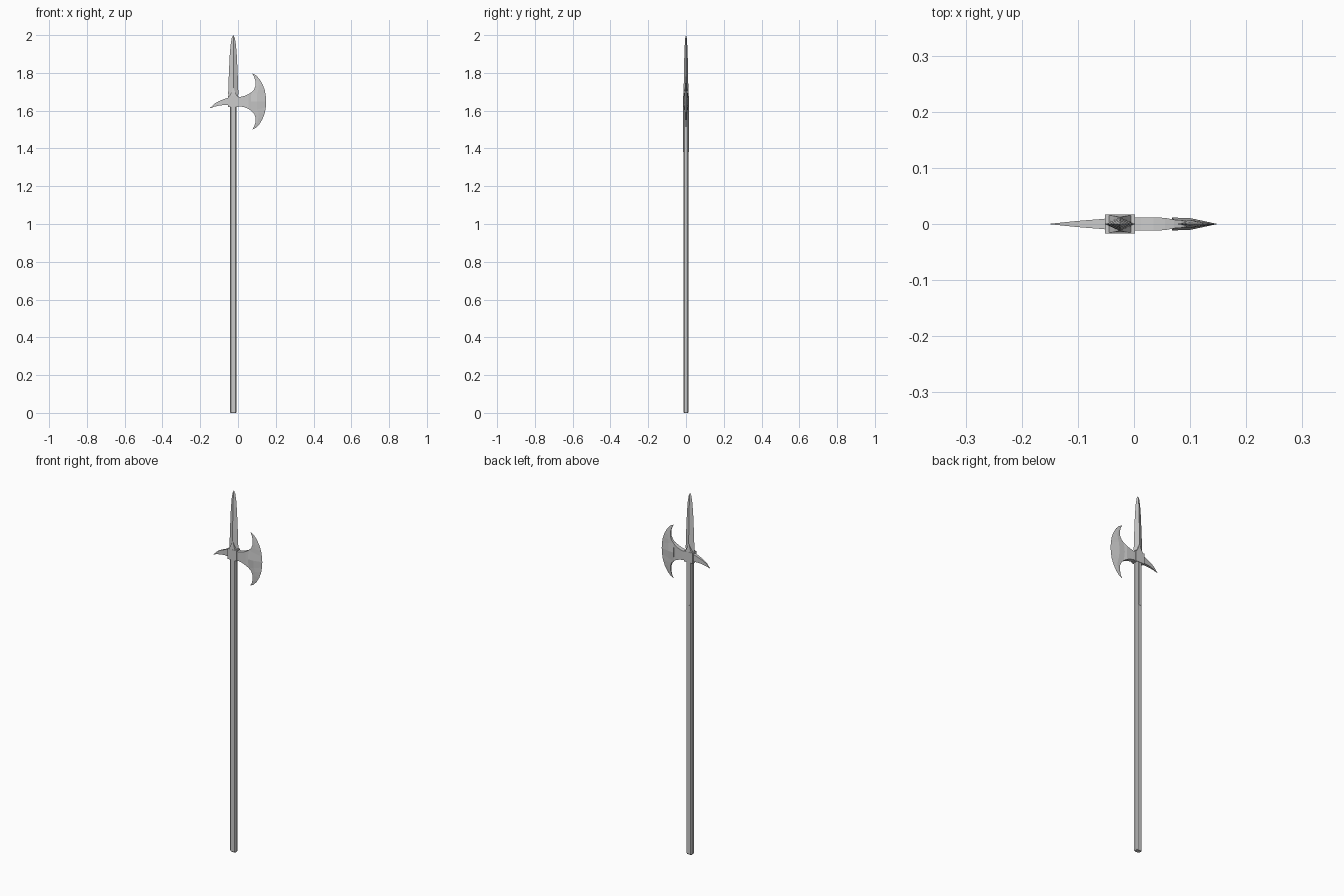
import bpy, bmesh

if "Cube" in bpy.data.objects:
    bpy.data.objects.remove(bpy.data.objects["Cube"])

CX = -0.025   # shaft axis
CZ = 1.648    # head centre height


def loft(name, rings):
    """Skin a list of equal-length closed rings and cap the ends."""
    bm = bmesh.new()
    vs = [[bm.verts.new(p) for p in r] for r in rings]
    n = len(rings[0])
    for a, b in zip(vs, vs[1:]):
        for i in range(n):
            j = (i + 1) % n
            bm.faces.new((a[i], a[j], b[j], b[i]))
    bm.faces.new(vs[0])
    bm.faces.new(vs[-1])
    bmesh.ops.remove_doubles(bm, verts=bm.verts, dist=0.00002)
    bmesh.ops.recalc_face_normals(bm, faces=bm.faces)
    me = bpy.data.meshes.new(name)
    bm.to_mesh(me)
    bm.free()
    ob = bpy.data.objects.new(name, me)
    bpy.context.collection.objects.link(ob)
    return ob


def octagon(hx, hy, c, z):
    pts = [(hx, hy - c), (hx - c, hy), (c - hx, hy), (-hx, hy - c),
           (-hx, c - hy), (c - hx, -hy), (hx - c, -hy), (hx, c - hy)]
    return [(CX + x, y, z) for x, y in pts]


def slab(x, top, bottom, t):
    return [(x, -t, bottom), (x, t, bottom), (x, t, top), (x, -t, top)]


def diamond(hx, hy, z):
    return [(CX + hx, 0, z), (CX, hy, z), (CX - hx, 0, z), (CX, -hy, z)]


# Chamfered wooden shaft
loft("shaft", [octagon(.015, .011, .005, 0), octagon(.018, .0135, .006, .006),
               octagon(.018, .0135, .006, 1.66)])

# Socket block around the shaft
loft("socket", [slab(CX - .027, 1.678, 1.62, .0165), slab(CX + .027, 1.678, 1.62, .0165)])

# Long spear point with a central ridge
loft("spear_point", [diamond(*s) for s in (
    (.024, .013, 1.67), (.027, .0125, 1.69), (.024, .0115, 1.78), (.019, .009, 1.89),
    (.014, .0065, 1.95), (.008, .004, 1.985), (.00001, .00001, 2.0))])

# Pointed collar at the base of the spear, and side straps down the shaft
loft("spear_collar", [
    [(CX + sx * w, sy * t, z) for sx, sy in ((1, -1), (1, 1), (-1, 1), (-1, -1))]
    for w, t, z in ((.021, .0155, 1.675), (.011, .0145, 1.695), (.001, .012, 1.722))])
for side, label in ((-1, "front"), (1, "back")):
    loft(label + "_strap", [
        [(CX + sx * w, side * y, z) for sx, y in ((1, .012), (-1, .012), (-1, .0148), (1, .0148))]
        for w, z in ((.003, 1.38), (.007, 1.388), (.007, 1.63))])

# Flaring neck that carries the axe blade
loft("blade_neck", [slab(x, CZ + h, CZ - h, t) for x, h, t in (
    (-.01, .025, .012), (.012, .025, .012), (.035, .030, .0115),
    (.055, .039, .011), (.072, .050, .0075))])

# Crescent axe blade: height offset of inner edge, inner x, outer offset, outer x
half = [(.149, .075, .149, .0751), (.132, .085, .139, .095), (.110, .092, .119, .114),
        (.085, .093, .090, .131), (.064, .085, .060, .142), (.050, .071, .030, .147)]
stations = half + [(0, .068, 0, .149)] + [(-a, b, -c, d) for a, b, c, d in half[::-1]]
rings = []
for zi, xi, zo, xo in stations:
    t = .0115 * (1 - abs(zi) / .1495)
    xm, zm = xi + (xo - xi) * .4, zi + (zo - zi) * .4
    rings.append([(xi, -t, CZ + zi), (xm, -t * .9, CZ + zm), (xo, 0, CZ + zo),
                  (xm, t * .9, CZ + zm), (xi, t, CZ + zi)])
loft("axe_blade", rings)

# Curved back spike
loft("back_spike", [slab(x, a, b, t) for x, a, b, t in (
    (-.04, 1.674, 1.625, .011), (-.055, 1.668, 1.629, .009), (-.075, 1.661, 1.630, .0075),
    (-.10, 1.651, 1.627, .0055), (-.125, 1.637, 1.621, .003), (-.149, 1.6135, 1.6125, .0004))])
